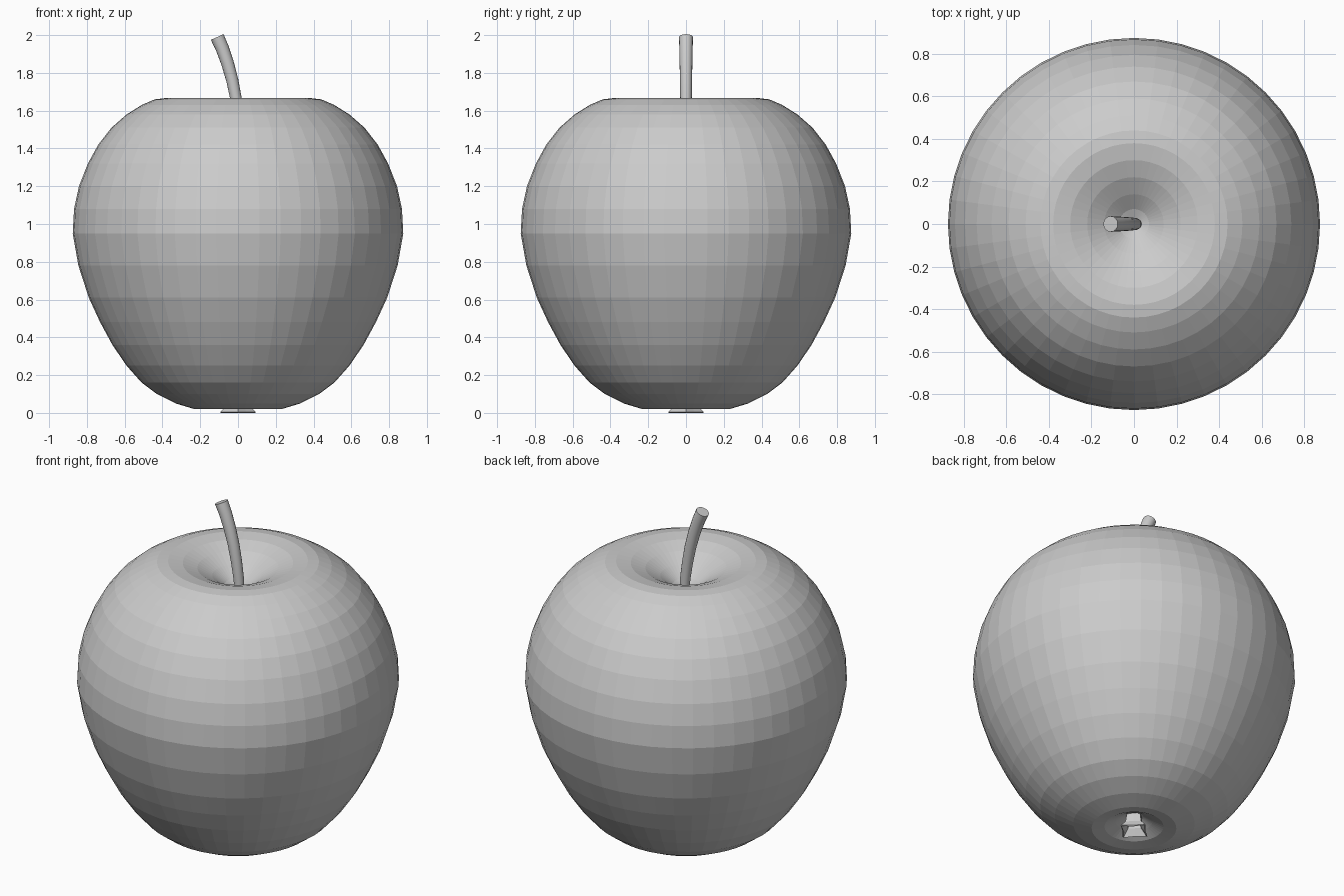
import bpy, bmesh, math
from mathutils import Vector

cube = bpy.data.objects.get("Cube")
if cube:
    bpy.data.objects.remove(cube)

# One plain grey for every part
grey = bpy.data.materials.new("plain_grey")
grey.use_nodes = True
colour = (0.6, 0.6, 0.6, 1)
grey.diffuse_color = colour
grey.node_tree.nodes["Principled BSDF"].inputs["Base Color"].default_value = colour


def make_object(name, bm):
    bmesh.ops.remove_doubles(bm, verts=bm.verts, dist=0.0005)
    bmesh.ops.recalc_face_normals(bm, faces=bm.faces)
    mesh = bpy.data.meshes.new(name)
    bm.to_mesh(mesh)
    bm.free()
    mesh.materials.append(grey)
    obj = bpy.data.objects.new(name, mesh)
    bpy.context.scene.collection.objects.link(obj)
    return obj


def skin(bm, rings):
    """Join closed rings of points with quads."""
    loops = [[bm.verts.new(p) for p in ring] for ring in rings]
    n = len(loops[0])
    for low, high in zip(loops, loops[1:]):
        for i in range(n):
            j = (i + 1) % n
            bm.faces.new((low[i], low[j], high[j], high[i]))
    return loops


# Fruit body: turned profile with a dimple at both ends
profile = [(0, .1), (.05, .09), (.1, .06), (.16, .03), (.23, .02), (.33, .05),
           (.43, .1), (.51, .16), (.59, .25), (.665, .36), (.73, .48),
           (.79, .61), (.845, .78), (.875, .95), (.868, 1.08), (.842, 1.2),
           (.795, 1.32), (.74, 1.42), (.67, 1.51), (.59, 1.58), (.51, 1.63),
           (.44, 1.66), (.38, 1.667), (.3, 1.655), (.22, 1.625), (.14, 1.58),
           (.07, 1.53), (0, 1.5)]
bm = bmesh.new()
points = [bm.verts.new((r, 0, z)) for r, z in profile]
edges = [bm.edges.new(pair) for pair in zip(points, points[1:])]
bmesh.ops.spin(bm, geom=points + edges, cent=(0, 0, 0), axis=(0, 0, 1),
               angle=math.tau, steps=48, use_merge=True)
make_object("fruit_body", bm)

# Stem: tapered tube along a leaning path
path = [(.01, 1.48), (.005, 1.56), (-.01, 1.66), (-.03, 1.76),
        (-.055, 1.85), (-.083, 1.93), (-.11, 1.99)]
centres = [Vector((x, 0, z)) for x, z in path]
rings = []
for k, c in enumerate(centres):
    along = (centres[min(k + 1, len(path) - 1)] - centres[max(k - 1, 0)]).normalized()
    side = Vector((along.z, 0, -along.x))
    radius = .027 + .01 * k / (len(path) - 1)
    rings.append([c + radius * (math.cos(a) * side + math.sin(a) * Vector((0, 1, 0)))
                  for a in (math.tau * i / 16 for i in range(16))])
bm = bmesh.new()
loops = skin(bm, rings)
for end in (loops[0], loops[-1]):
    bm.faces.new(end)
stem = make_object("stem", bm)
bpy.context.view_layer.objects.active = stem
stem.select_set(True)
bpy.ops.object.shade_smooth_by_angle(angle=math.radians(40))

# Calyx: four-cornered flared cup under the fruit
def star(corner, middle, z):
    return [(r * math.cos(i * math.pi / 4), r * math.sin(i * math.pi / 4), z)
            for i in range(8) for r in [middle if i % 2 else corner]]

bm = bmesh.new()
skin(bm, [star(.05, .04, .1), star(.06, .045, .04), star(.095, .062, .004),
          star(.09, .055, 0), star(.05, .035, .04), star(.035, .03, .1)])
make_object("calyx", bm)
